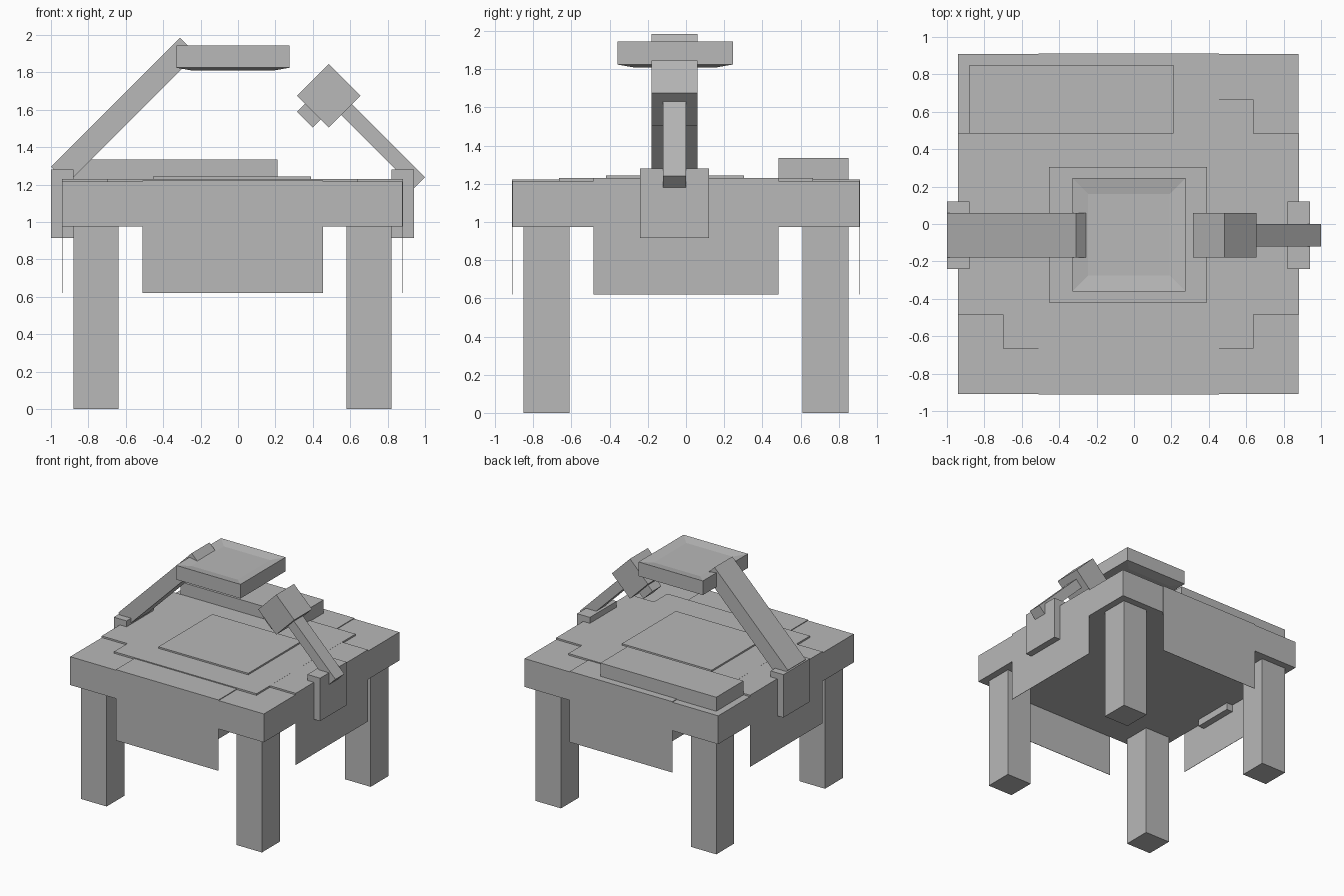
import bpy, bmesh, math
from mathutils import Matrix, Vector

if "Cube" in bpy.data.objects:
    bpy.data.objects.remove(bpy.data.objects["Cube"], do_unlink=True)

GREY = (0.48, 0.48, 0.48, 1.0)
mat = bpy.data.materials.new("plain grey")
mat.use_nodes = True
mat.diffuse_color = GREY
mat.node_tree.nodes["Principled BSDF"].inputs["Base Color"].default_value = GREY


def finish(name, bm):
    mesh = bpy.data.meshes.new(name)
    bm.to_mesh(mesh)
    bm.free()
    mesh.materials.append(mat)
    ob = bpy.data.objects.new(name, mesh)
    bpy.context.scene.collection.objects.link(ob)
    return ob


def box_bm(size, centre, tilt=0.0):
    """Box tilted about the y axis, as a bmesh."""
    bm = bmesh.new()
    m = (Matrix.Translation(centre) @ Matrix.Rotation(math.radians(tilt), 4, 'Y')
         @ Matrix.Diagonal((*size, 1)))
    bmesh.ops.create_cube(bm, size=1, matrix=m)
    return bm


def box(name, x, y, z):
    lo, hi = Vector((x[0], y[0], z[0])), Vector((x[1], y[1], z[1]))
    return finish(name, box_bm(hi - lo, (lo + hi) / 2))


def bar(name, a, b, thick, y):
    """Square-ended bar running from a to b in the xz plane."""
    dx, dz = b[0] - a[0], b[1] - a[1]
    size = (math.hypot(dx, dz), y[1] - y[0], thick)
    centre = ((a[0] + b[0]) / 2, (y[0] + y[1]) / 2, (a[1] + b[1]) / 2)
    return finish(name, box_bm(size, centre, -math.degrees(math.atan2(dz, dx))))


# Table: top and four legs
CX = -0.03
box("table_top", (-0.94, 0.88), (-0.91, 0.91), (0.975, 1.216))
for sx, side in ((-1, "right"), (1, "left")):
    for sy, end in ((-1, "front"), (1, "back")):
        x, y = CX + sx * 0.73, sy * 0.73
        box(f"{end}_{side}_leg", (x - 0.12, x + 0.12), (y - 0.12, y + 0.12), (0, 0.98))

# Cloth: stepped centre, two runners and four hanging panels
box("cloth_centre", (-0.70, 0.64), (-0.665, 0.665), (1.21, 1.23))
box("cloth_cross_runner", (-0.942, 0.882), (-0.485, 0.485), (1.21, 1.2295))
box("cloth_long_runner", (-0.51, 0.455), (-0.912, 0.912), (1.21, 1.222))
for s, end in ((-1, "front"), (1, "back")):
    box(f"{end}_cloth_panel", (-0.51, 0.455), sorted((s * 0.909, s * 0.912)), (0.62, 1.222))
for s, side in ((-1, "right"), (1, "left")):
    box(f"{side}_cloth_panel", sorted((CX + s * 0.909, CX + s * 0.912)),
        (-0.485, 0.485), (0.62, 1.2295))

# Work mat and raised slab at the back
box("work_mat", (-0.455, 0.39), (-0.42, 0.305), (1.21, 1.243))
box("back_slab", (-0.88, 0.21), (0.485, 0.85), (1.21, 1.335))

# Edge clamps
for s, side in ((-1, "right"), (1, "left")):
    x = CX + s * 0.91
    box(f"{side}_clamp", (x - 0.06, x + 0.06), (-0.24, 0.12), (0.915, 1.28))

# Long arm carrying the flat head
bar("long_arm", (-0.956, 1.251), (-0.266, 1.941), 0.124, (-0.18, 0.06))

# Flat head: sunken square on top, matching raised square underneath
bm = box_bm((0.605, 0.605, 0.12), (-0.0275, -0.0575, 1.885))
bm.normal_update()
for up, depth in ((1, -0.015), (-1, 0.015)):
    face = [f for f in bm.faces if f.normal.z * up > 0.9]
    bmesh.ops.inset_region(bm, faces=face, thickness=0.12, depth=0)
    bmesh.ops.translate(bm, verts=face[0].verts, vec=(0, 0, -0.015))
    bm.normal_update()
finish("flat_head", bm)

# Short arm with a tilted block and its nozzle
bar("short_arm", (0.971, 1.211), (0.54, 1.642), 0.082, (-0.12, 0.0))
finish("tilted_block", box_bm((0.24, 0.24, 0.24), (0.485, -0.06, 1.675), 45))
bar("nozzle", (0.3575, 1.5475), (0.42, 1.61), 0.12, (-0.12, 0.0))
